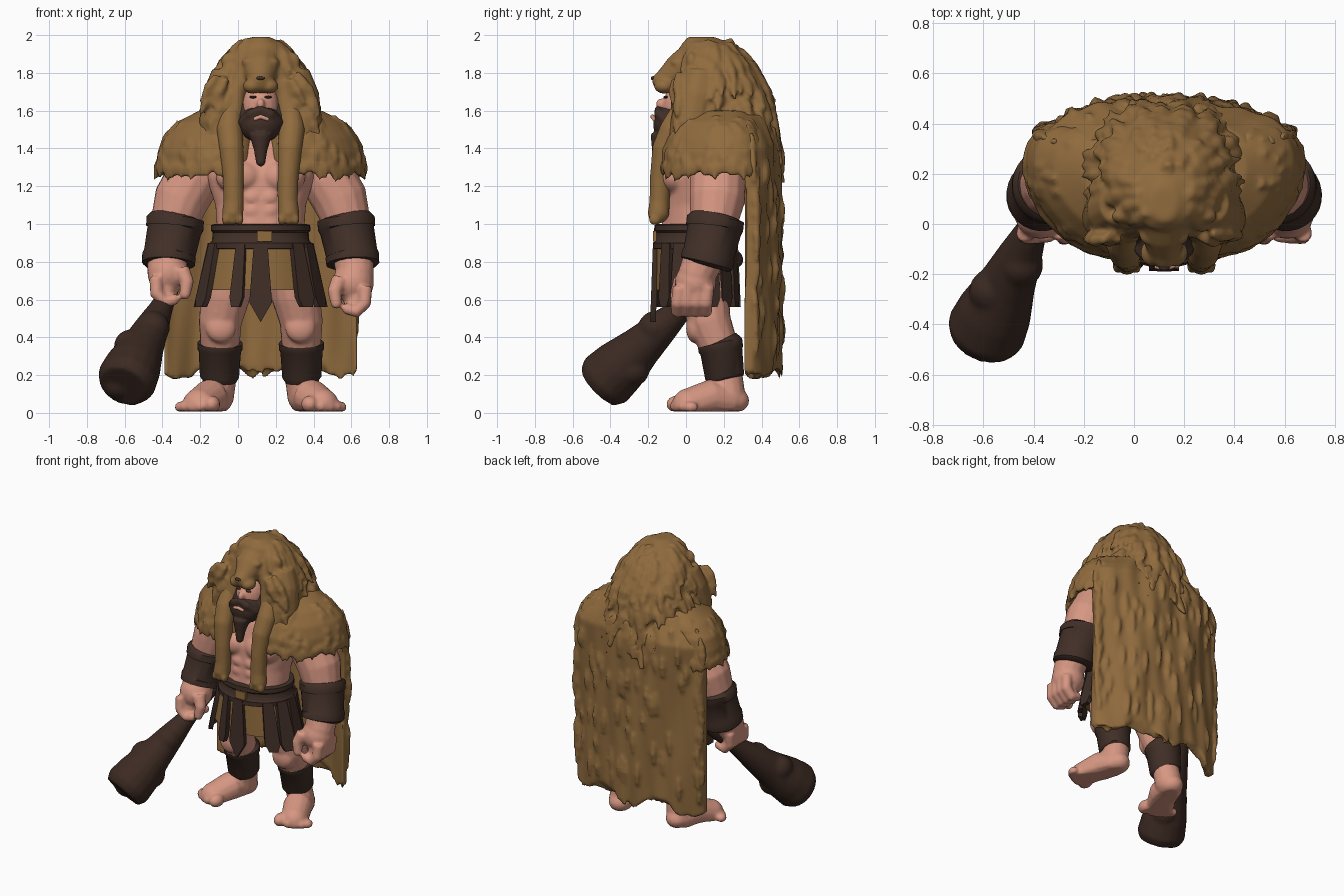
import bpy, bmesh, math, random
from mathutils import Vector, Matrix

random.seed(4)
CX = 0.12  # the figure stands a little to its left, balanced by the club
DOWN = Vector((0, 0, -1))
bm = bmesh.new()  # shared workspace, emptied after every finished part
if "Cube" in bpy.data.objects:
    bpy.data.objects.remove(bpy.data.objects["Cube"])

def material(name, *color):
    mat = bpy.data.materials.new(name)
    mat.use_nodes = True
    mat.diffuse_color = (*color, 1)
    mat.node_tree.nodes["Principled BSDF"].inputs["Base Color"].default_value = (*color, 1)
    return mat

SKIN, FUR = material("skin", 0.68, 0.31, 0.225), material("tan fur", 0.28, 0.148, 0.048)
LEATHER, WOOD = material("dark leather", 0.052, 0.028, 0.02), material("dark wood", 0.045, 0.023, 0.016)

def bridge(rings):
    """Skin a list of vertex loops and cap both ends."""
    for low, high in zip(rings, rings[1:]):
        for i in range(len(low)):
            bm.faces.new((low[i - 1], low[i], high[i], high[i - 1]))
    bm.faces.new(rings[0][::-1])
    bm.faces.new(rings[-1])

def ball(center, radii):
    matrix = Matrix.Translation(center) @ Matrix.Diagonal((*radii, 1))
    bmesh.ops.create_uvsphere(bm, u_segments=20, v_segments=12, radius=1, matrix=matrix)

def tube(points, seg=14, tip=True, side=0):
    """Round tube through (x, y, z, radius) points; a side of 1 or -1 mirrors it about the body."""
    centers = [Vector((CX + side * p[0] if side else p[0], p[1], p[2])) for p in points]
    across, rings = (centers[-1] - centers[0]).orthogonal(), []
    for i, center in enumerate(centers):
        along = (centers[min(i + 1, len(centers) - 1)] - centers[max(i - 1, 0)]).normalized()
        across = (across - along * across.dot(along)).normalized()
        other = along.cross(across)
        angles = [math.tau * k / seg for k in range(seg)]
        rings.append([bm.verts.new(center + points[i][3] * (across * math.cos(a) + other * math.sin(a))) for a in angles])
    bridge(rings)
    if tip:
        ball(centers[-1], [points[-1][3]] * 3)

def ring_point(ring, angle):
    """Point on an ellipse given as (z, x, y, x radius, y radius, yaw)."""
    z, x, y, rx, ry, yaw = ring
    return Vector((x, y, z)) + Matrix.Rotation(yaw, 3, 'Z') @ Vector((rx * math.cos(angle), ry * math.sin(angle), 0))

def stack(rings, seg=32):
    bridge([[bm.verts.new(ring_point(r, math.tau * k / seg)) for k in range(seg)] for r in rings])

def ring_at(rings, t):
    """Ellipse part of the way down a stack, t from 0 to 1."""
    i = min(int(t * (len(rings) - 1)), len(rings) - 2)
    return [a + (b - a) * (t * (len(rings) - 1) - i) for a, b in zip(rings[i], rings[i + 1])]

def tuft(point, direction, length, radius):
    d = direction.normalized() * length
    tube([(*(point - d * 0.3), radius * 0.6), (*(point + d * 0.35), radius), (*(point + d), 0.006)], seg=8, tip=False)

def finish(name, mat, voxel=0):
    """Turn the workspace into a named object, blended into one soft skin when a voxel size is given."""
    for v in bm.verts:
        v.co.z = max(v.co.z, 0.008)
    bmesh.ops.recalc_face_normals(bm, faces=bm.faces)
    mesh = bpy.data.meshes.new(name)
    bm.to_mesh(mesh)
    bm.clear()
    mesh.materials.append(mat)
    obj = bpy.data.objects.new(name, mesh)
    bpy.context.collection.objects.link(obj)
    if voxel:
        remesh, soften = obj.modifiers.new("Blend", 'REMESH'), obj.modifiers.new("Soften", 'SMOOTH')
        remesh.mode, remesh.voxel_size, remesh.use_smooth_shade = 'VOXEL', voxel, True
        soften.factor, soften.iterations = 0.5, 3
    bpy.ops.object.select_all(action='DESELECT')
    bpy.context.view_layer.objects.active = obj
    obj.select_set(True)
    bpy.ops.object.shade_smooth_by_angle(angle=math.radians(45))

# Torso with chest and stomach muscles
stack([(z, CX, y, rx, ry, 0) for z, y, rx, ry in (
    (0.7, 0.06, 0.22, 0.16), (0.95, 0.04, 0.23, 0.17), (1.1, 0.06, 0.24, 0.18),
    (1.25, 0.09, 0.29, 0.2), (1.4, 0.11, 0.28, 0.18), (1.52, 0.1, 0.13, 0.12))])
for s in (-1, 1):
    ball((CX + s * 0.115, -0.06, 1.25), (0.125, 0.085, 0.09))
    for z in (1.0, 1.07, 1.14):
        ball((CX + s * 0.045, -0.105, z), (0.043, 0.025, 0.034))
finish("torso", SKIN, 0.013)
# Head, beard and mouth
ball((CX, -0.01, 1.62), (0.1, 0.115, 0.13))
ball((CX, -0.13, 1.635), (0.022, 0.03, 0.03))
finish("head", SKIN, 0.009)
ball((CX, -0.075, 1.53), (0.115, 0.1, 0.1))
tube([(CX, -0.13, 1.47, 0.06), (CX, -0.145, 1.39, 0.036), (CX, -0.15, 1.33, 0.026)])
for s in (-1, 1):
    tube([(0, -0.145, 1.605, 0.022), (0.05, -0.145, 1.585, 0.026), (0.09, -0.1, 1.54, 0.03)], side=s)
    tube([(0.09, -0.03, 1.64, 0.02), (0.1, -0.04, 1.55, 0.04)], side=s)
finish("beard", LEATHER, 0.009)
tube([(-0.035, -0.168, 1.555, 0.01), (0, -0.177, 1.568, 0.012), (0.035, -0.168, 1.555, 0.01)], side=1)
finish("mouth", SKIN)

for s, label in ((-1, "right"), (1, "left")):
    ball((CX + s * 0.04, -0.108, 1.672), (0.02, 0.012, 0.007))
    finish(label + "_eye", LEATHER)
    # Arm, hand and curled fingers
    tube([(0.27, 0.17, 1.36, 0.12), (0.35, 0.17, 1.25, 0.15), (0.42, 0.165, 1.13, 0.148),
          (0.46, 0.145, 1.0, 0.125), (0.49, 0.11, 0.85, 0.115), (0.5, 0.06, 0.74, 0.1)], side=s)
    lift = 0.05 if s < 0 else 0
    ball((CX + s * 0.49, 0.05, 0.69 + lift), (0.11, 0.11, 0.11))
    ball((CX + s * 0.5, 0.04, 0.6 + lift), (0.06, 0.085, 0.07))
    for y in (-0.035, 0.015, 0.065, 0.115):
        tube([(0.555, y, 0.67 + lift, 0.036), (0.55, y - 0.01, 0.58 + lift, 0.036),
              (0.505, y - 0.01, 0.535 + lift, 0.034), (0.46, y - 0.01, 0.55 + lift, 0.03)], side=s)
    tube([(0.42, -0.02, 0.71 + lift, 0.045), (0.39, -0.045, 0.64 + lift, 0.038), (0.4, -0.055, 0.58 + lift, 0.03)], side=s)
    finish(label + "_arm", SKIN, 0.011)
    # Forearm guard and shin guard with raised rims
    tube([(0.45, 0.158, 1.035, 0.135), (0.452, 0.156, 1.025, 0.153), (0.455, 0.151, 0.98, 0.153), (0.457, 0.15, 0.97, 0.144),
          (0.483, 0.12, 0.84, 0.137), (0.485, 0.118, 0.83, 0.143), (0.488, 0.108, 0.79, 0.141), (0.488, 0.105, 0.78, 0.12)],
         seg=28, tip=False, side=s)
    finish(label + "_arm_guard", LEATHER)
    tube([(0.215, 0.175, 0.38, 0.1), (0.215, 0.18, 0.37, 0.12), (0.216, 0.185, 0.335, 0.119), (0.216, 0.187, 0.325, 0.112),
          (0.218, 0.205, 0.19, 0.104), (0.22, 0.21, 0.17, 0.09)], seg=28, tip=False, side=s)
    finish(label + "_shin_guard", LEATHER)
    # Leg, foot and toes
    tube([(0.15, 0.08, 0.78, 0.13), (0.185, 0.1, 0.62, 0.13), (0.215, 0.125, 0.48, 0.115),
          (0.215, 0.17, 0.36, 0.105), (0.215, 0.21, 0.2, 0.09), (0.23, 0.225, 0.09, 0.09)], side=s)
    ball((CX + s * 0.21, 0.045, 0.45), (0.08, 0.045, 0.08))
    ball((CX + s * 0.23, 0.245, 0.065), (0.08, 0.09, 0.07))
    tube([(0.235, 0.25, 0.06, 0.08), (0.27, 0.13, 0.08, 0.098), (0.325, 0.015, 0.04, 0.09)], side=s)
    for dx, y, r in ((0.26, -0.045, 0.046), (0.32, -0.04, 0.036), (0.365, -0.02, 0.034), (0.4, 0, 0.032), (0.425, 0.025, 0.03)):
        ball((CX + s * dx, y, r), (r, r * 1.3, r))
    finish(label + "_leg", SKIN, 0.011)
    # Fur mantle running from the chest around the shoulder, with a ragged hem
    mantle = [(z, CX + s * dx, y, rx, ry, s * 0.8) for z, dx, y, rx, ry in (
        (1.6, 0.18, 0.17, 0.17, 0.12), (1.54, 0.235, 0.16, 0.24, 0.17), (1.46, 0.275, 0.145, 0.29, 0.19),
        (1.38, 0.29, 0.135, 0.305, 0.2), (1.31, 0.295, 0.135, 0.31, 0.2))]
    stack(mantle)
    for i in range(130):
        hem = i >= 70
        ring = ring_at(mantle, random.uniform(0.9, 1) if hem else random.uniform(0.2, 0.85))
        p = ring_point(ring, math.tau * i / 60 if hem else random.uniform(0, math.tau))
        out = p - Vector((ring[1], ring[2], p.z))
        if out.x * s > -0.15:
            tuft(p - out * 0.08, out.normalized() * 0.4 + DOWN, random.uniform(0.06, 0.1), 0.028)
    finish(label + "_mantle", FUR, 0.012)
    # Pelt foreleg hanging down the chest, ending in a paw
    tube([(0.16, -0.02, 1.6, 0.06), (0.165, -0.07, 1.5, 0.07), (0.155, -0.115, 1.4, 0.065),
          (0.145, -0.135, 1.25, 0.056), (0.143, -0.14, 1.12, 0.054), (0.148, -0.145, 1.06, 0.057)], side=s)
    for dx in (0.112, 0.148, 0.184):
        ball((CX + s * dx, -0.165, 1.025), (0.022, 0.032, 0.032))
    finish(label + "_pelt_paw", FUR, 0.01)

# Hood: mane, muzzle, brows, ears and locks framing the face
hood = [(z, CX, y, rx, ry, 0) for z, y, rx, ry in (
    (1.99, 0.08, 0.05, 0.07), (1.95, 0.115, 0.13, 0.14), (1.85, 0.155, 0.21, 0.21), (1.73, 0.2, 0.25, 0.235),
    (1.6, 0.225, 0.28, 0.24), (1.47, 0.27, 0.28, 0.21), (1.33, 0.34, 0.2, 0.15))]
stack(hood)
tube([(CX, 0.06, 1.86, 0.12), (CX, -0.04, 1.805, 0.095), (CX, -0.115, 1.755, 0.062)])
ball((CX, -0.16, 1.765), (0.032, 0.022, 0.024))
for s in (-1, 1):
    ball((CX + s * 0.055, -0.045, 1.855), (0.045, 0.04, 0.028))
    ball((CX + s * 0.045, -0.115, 1.73), (0.05, 0.055, 0.04))
    ball((CX + s * 0.165, 0.03, 1.86), (0.045, 0.03, 0.05))
    tube([(0.08, 0.02, 1.8, 0.07), (0.13, -0.01, 1.7, 0.05), (0.15, -0.03, 1.55, 0.06)], side=s)
    tube([(0.17, 0.08, 1.8, 0.09), (0.2, 0.06, 1.68, 0.11), (0.215, 0.03, 1.53, 0.115), (0.18, -0.03, 1.4, 0.08)], side=s)
    for i in range(34):
        start = Vector((CX + s * random.uniform(0.13, 0.27), random.uniform(-0.065, -0.03), random.uniform(1.42, 1.78)))
        tuft(start, Vector((s * random.uniform(0.1, 0.8), -0.1, -1)), random.uniform(0.08, 0.13), 0.028)
for i in range(230):
    angle = random.uniform(-0.25, 1.25) * math.pi
    out = Vector((math.cos(angle), math.sin(angle), 0))
    spot = ring_point(ring_at(hood, random.uniform(0.15, 1)), angle) - out * 0.015
    tuft(spot, out * (0.3 + 0.6 * abs(out.x)) + DOWN, random.uniform(0.09, 0.15), random.uniform(0.025, 0.036))
finish("hood_mane", FUR, 0.011)
ball((CX, -0.174, 1.772), (0.022, 0.012, 0.011))
finish("hood_nose", LEATHER)

# Long back cape with a ragged hem and locks of fur
def cape_point(u, z):
    high = max(0, z - 1.42)
    ripple = 0.01 * math.sin(9 * u + 5 * z) + 0.006 * math.sin(23 * u - 4 * z)
    return Vector((CX + (0.51 - high) * u, 0.5 - 0.14 * abs(u) ** 2.5 - 0.4 * high + ripple, z))

COLS, ROWS, TOP, THICK = 44, 24, 1.58, Vector((0, 0.055, 0))
hems = [(2 * c / COLS - 1, 0.26 - 0.06 * math.cos(14.6 * c / COLS - 7.3) - random.uniform(0, 0.045)) for c in range(COLS + 1)]
rows = [[cape_point(u, TOP + (hem - TOP) * r / ROWS) for u, hem in hems] for r in range(ROWS + 1)]
bridge([[bm.verts.new(p) for p in row + [q - THICK for q in reversed(row)]] for row in rows])
for i in range(110):
    u = random.uniform(-0.95, 0.95) if i < 60 else random.choice((-1, 1)) * random.uniform(0.94, 1)
    tuft(cape_point(u, random.uniform(0.38, 1.5)), Vector((u * 0.12, 0.06, -1)), random.uniform(0.08, 0.14), 0.02)
finish("back_cape", FUR, 0.013)

# Belt, buckle and cloth under the skirt
stack([(z, CX, 0.045, 0.24 + w, 0.19 + w, 0) for z, w in (
    (1.0, 0), (0.995, 0.022), (0.965, 0.024), (0.955, 0.014), (0.91, 0.018), (0.9, 0.03), (0.87, 0.03), (0.865, 0))])
finish("belt", LEATHER)
bmesh.ops.create_cube(bm, size=1, matrix=Matrix.Translation((CX + 0.02, -0.165, 0.935)) @ Matrix.Diagonal((0.08, 0.02, 0.055, 1)))
finish("buckle", FUR)
stack([(0.89, CX, 0.05, 0.255, 0.205, 0), (0.65, CX, 0.06, 0.315, 0.22, 0)])
finish("skirt_cloth", FUR)

# Leather strips hung around the belt; the front one is long and pointed
def strip(angle, half, bottom, outline):
    loops = [[], []]
    for w, h in outline:
        ring = (0.9 + (bottom - 0.9) * h, CX, 0.05, 0.25 + 0.075 * h, 0.195 + 0.015 * h, 0)
        across = Vector((-ring[3] * math.sin(angle), ring[4] * math.cos(angle), 0)).normalized()
        for loop, depth in zip(loops, (0, 0.03)):
            shift = Vector((math.cos(angle), math.sin(angle), 0)) * depth
            loop.append(bm.verts.new(ring_point(ring, angle) + across * w * half + shift))
    bridge(loops)

STRIPS = 16
for k in range(1, STRIPS):
    if k not in (1, STRIPS - 2):  # gaps where the cloth shows
        strip(math.tau * k / STRIPS - math.pi / 2, 0.035 if k == STRIPS - 1 else 0.05, 0.56,
              [(-0.7, 0), (0.7, 0), (1, 0.85), (0.6, 1), (-0.6, 1), (-1, 0.85)])
strip(-math.pi / 2, 0.06, 0.48, [(-0.6, 0), (0.6, 0), (1, 0.75), (0, 1), (-1, 0.75)])
finish("skirt_strips", LEATHER)

# Knobbly club gripped in the right hand
grip, end = Vector((-0.27, 0.28, 0.84)), Vector((-0.605, -0.46, 0.14))
tube([(*grip.lerp(end, t), r) for t, r in ((0, 0.04), (0.03, 0.055), (0.08, 0.042), (0.3, 0.048), (0.42, 0.065), (0.55, 0.09),
                                           (0.7, 0.115), (0.85, 0.15), (0.95, 0.16), (1, 0.135))], seg=18, tip=False)
for t, shift in ((0.6, (0.02, 0, 0.03)), (0.74, (-0.05, 0, 0.03)), (0.8, (0.04, 0.03, -0.05)), (0.9, (-0.06, 0.02, -0.05))):
    ball(grip.lerp(end, t) + Vector(shift), (0.09, 0.09, 0.09))
finish("club", WOOD, 0.014)
